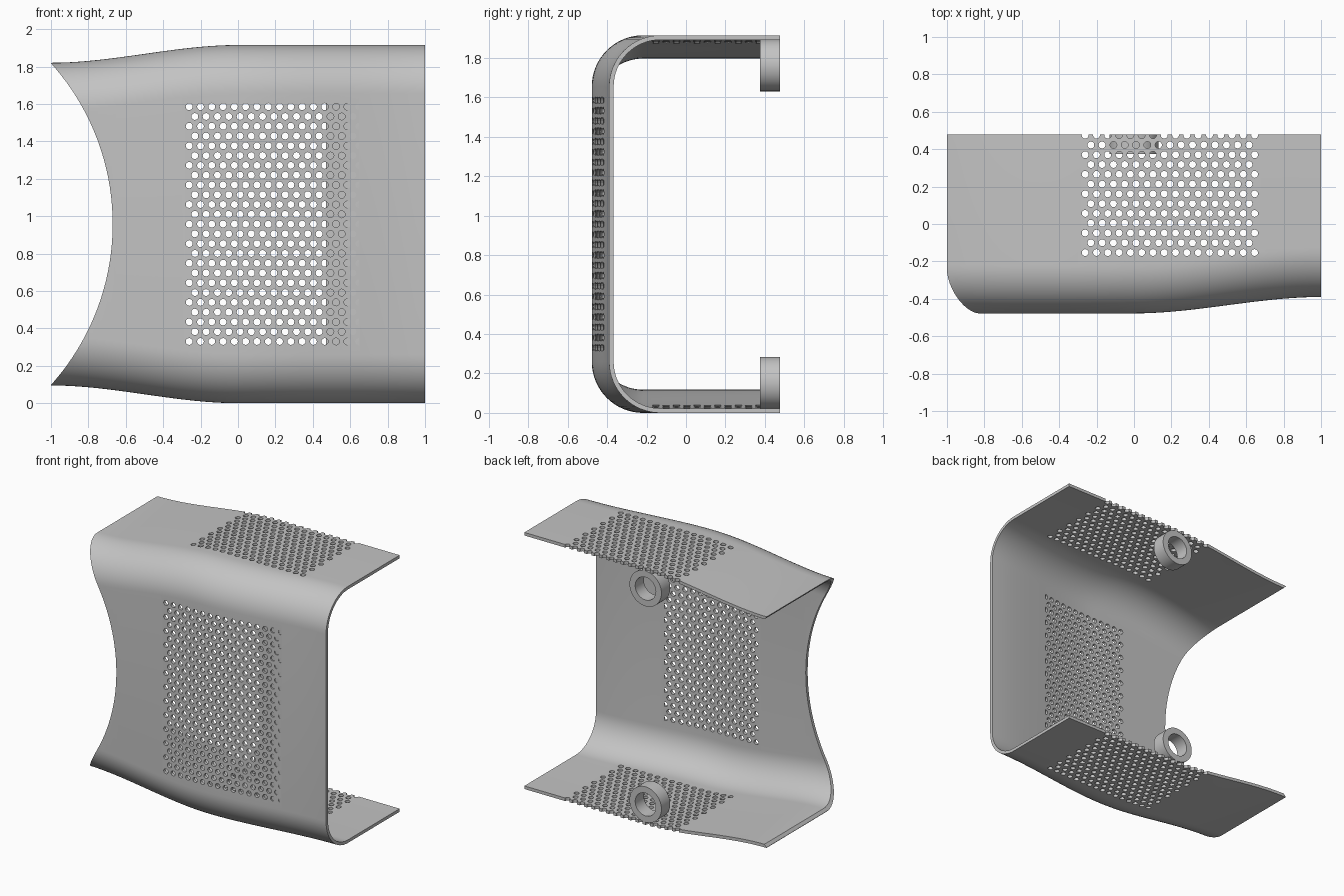
import bpy, bmesh
from math import sin, cos, pi
from mathutils import Matrix, Vector

if "Cube" in bpy.data.objects:
    bpy.data.objects.remove(bpy.data.objects["Cube"], do_unlink=True)

MID, HALF, DEPTH = 0.9575, 0.9575, 0.478   # mid height, half height, half depth
WALL, CORNER = 0.023, 0.26
PITCH = 0.0604
ROW = PITCH * 0.866

grey = bpy.data.materials.new("plain_grey")
grey.use_nodes = True
grey.diffuse_color = (0.55, 0.55, 0.55, 1)
grey.node_tree.nodes["Principled BSDF"].inputs["Base Color"].default_value = (0.55, 0.55, 0.55, 1)


def make_object(name, bm):
    bmesh.ops.recalc_face_normals(bm, faces=bm.faces)
    mesh = bpy.data.meshes.new(name)
    bm.to_mesh(mesh)
    bm.free()
    mesh.materials.append(grey)
    obj = bpy.data.objects.new(name, mesh)
    bpy.context.collection.objects.link(obj)
    return obj


def smoothstep(t):
    t = min(max(t, 0), 1)
    return t * t * (3 - 2 * t)


def c_profile(x, inset):
    """Cross-section from the bottom back edge, round the front, to the top back edge."""
    half = HALF - 0.095 * smoothstep(-x) - inset
    front = -DEPTH + 0.088 * smoothstep(x) + inset
    r = CORNER - inset
    upper = [(front + r - r * cos(a), half - r + r * sin(a))
             for a in (i * pi / 32 for i in range(17))] + [(DEPTH, half)]
    lower = [(y, -z) for y, z in reversed(upper)]
    return [Vector((x, y, MID + z)) for y, z in lower + upper]


def build_shell():
    bm = bmesh.new()
    loops = []
    for i in range(41):
        x = -1 + i / 20
        pts = c_profile(x, 0) + c_profile(x, WALL)[::-1]
        loops.append([bm.verts.new(p) for p in pts])
    n = len(loops[0])
    for a, b in zip(loops, loops[1:]):
        for k in range(n):
            bm.faces.new((a[k], a[(k + 1) % n], b[(k + 1) % n], b[k]))
    # end caps as strips across the wall thickness
    for loop in (loops[0], loops[-1]):
        for k in range(n // 2 - 1):
            bm.faces.new((loop[k], loop[k + 1], loop[n - 2 - k], loop[n - 1 - k]))
    return make_object("curved_shell", bm)


def add_cylinder(bm, centre, radius, length, along_y, sides):
    turn = Matrix.Rotation(pi / 2, 4, 'X') if along_y else Matrix()
    bmesh.ops.create_cone(bm, cap_ends=True, segments=sides, radius1=radius, radius2=radius,
                          depth=length, matrix=Matrix.Translation(centre) @ turn)


def staggered(rows):
    """Positions of a staggered hole pattern, rows centred on zero."""
    for j in range(rows):
        count = 16 - j % 2
        for i in range(count):
            yield 0.192 + (i - (count - 1) / 2) * PITCH, (j - (rows - 1) / 2) * ROW


def cut(obj, name, bm):
    cutter = make_object(name, bm)
    mod = obj.modifiers.new(name, 'BOOLEAN')
    mod.operation = 'DIFFERENCE'
    mod.solver = 'MANIFOLD'
    mod.object = cutter
    bpy.context.view_layer.objects.active = obj
    bpy.ops.object.modifier_apply(modifier=mod.name)
    bpy.data.objects.remove(cutter, do_unlink=True)


def build_ring(name, z):
    """Mounting ring with its bore running front to back."""
    bm = bmesh.new()
    section = [(0.132, 0.375), (0.132, DEPTH), (0.085, DEPTH), (0.085, 0.375)]
    sides = 48
    rings = []
    for s in range(sides):
        a = 2 * pi * s / sides
        rings.append([bm.verts.new((r * cos(a), y, z + r * sin(a))) for r, y in section])
    for s in range(sides):
        a, b = rings[s], rings[(s + 1) % sides]
        for k in range(4):
            bm.faces.new((a[k], a[(k + 1) % 4], b[(k + 1) % 4], b[k]))
    return make_object(name, bm)


shell = build_shell()

# concave left-hand edge
bm = bmesh.new()
add_cylinder(bm, (-1.956, 0, MID), 1.286, 3, True, 160)
cut(shell, "edge_cutter", bm)

# perforations in the front, top and bottom walls
bm = bmesh.new()
for x, z in staggered(25):
    add_cylinder(bm, (x, -0.515, MID + z), 0.0185, 0.2, True, 12)
for side in (-1, 1):
    for x, y in staggered(13):
        add_cylinder(bm, (x, y + 0.161, MID + side * (HALF + 0.04)), 0.0185, 0.2, False, 12)
cut(shell, "hole_cutter", bm)

parts = [shell, build_ring("upper_ring", 1.763), build_ring("lower_ring", 0.152)]

bpy.ops.object.select_all(action='DESELECT')
for obj in parts:
    obj.select_set(True)
bpy.context.view_layer.objects.active = shell
bpy.ops.object.shade_smooth_by_angle(angle=0.5)
